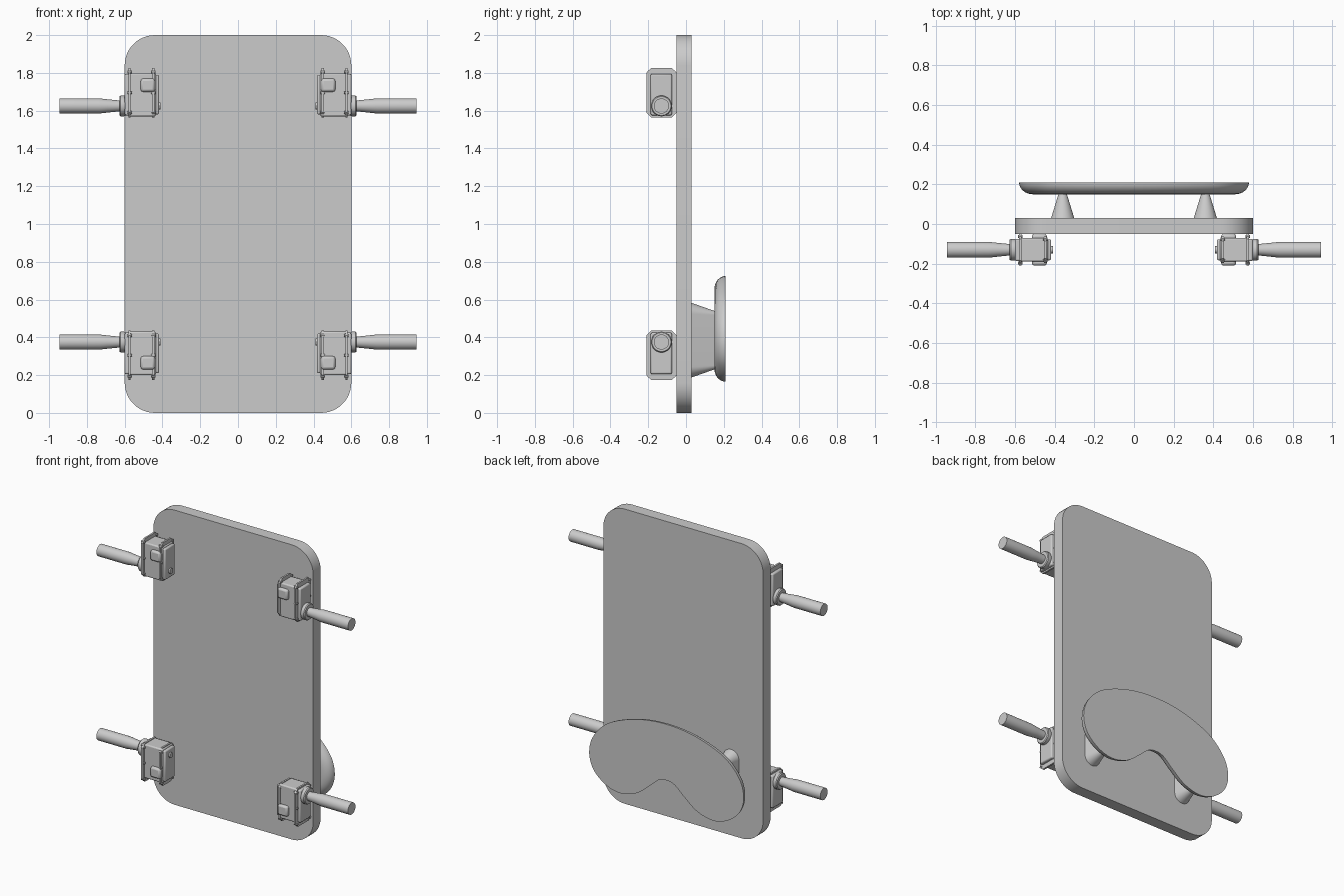
import bpy, bmesh, math
from mathutils import Vector

cube = bpy.data.objects.get("Cube")
if cube:
    bpy.data.objects.remove(cube, do_unlink=True)

grey = bpy.data.materials.new("light_grey")
grey.use_nodes = True
colour = (0.6, 0.6, 0.6, 1)
grey.diffuse_color = colour
grey.node_tree.nodes["Principled BSDF"].inputs["Base Color"].default_value = colour


def finish(name, bm, bevel=0):
    bmesh.ops.recalc_face_normals(bm, faces=bm.faces[:])
    mesh = bpy.data.meshes.new(name)
    bm.to_mesh(mesh)
    bm.free()
    mesh.materials.append(grey)
    obj = bpy.data.objects.new(name, mesh)
    bpy.context.collection.objects.link(obj)
    if bevel:
        mod = obj.modifiers.new("bevel", "BEVEL")
        mod.width = bevel
        mod.segments = 2
    bpy.ops.object.select_all(action="DESELECT")
    obj.select_set(True)
    bpy.context.view_layer.objects.active = obj
    bpy.ops.object.shade_smooth_by_angle(angle=math.radians(35))
    return obj


def loft(name, rings):
    """Skin a list of closed rings and cap both ends."""
    bm = bmesh.new()
    loops = [[bm.verts.new(p) for p in ring] for ring in rings]
    for a, b in zip(loops, loops[1:]):
        for i in range(len(a)):
            j = (i + 1) % len(a)
            bm.faces.new((a[i], a[j], b[j], b[i]))
    bm.faces.new(loops[0])
    bm.faces.new(loops[-1])
    return finish(name, bm)


def box(name, low, high, bevel=0.008):
    bm = bmesh.new()
    bmesh.ops.create_cube(bm, size=1)
    for v in bm.verts:
        v.co = [(a + b) / 2 + c * abs(b - a) for a, b, c in zip(low, high, v.co)]
    return finish(name, bm, bevel)


def rounded_rect(hx, hz, r, cx, cz, y, steps=12):
    """Rounded rectangle in an upright plane at depth y."""
    ring = []
    for q, (sx, sz) in enumerate([(1, 1), (-1, 1), (-1, -1), (1, -1)]):
        for k in range(steps + 1):
            t = math.pi / 2 * (q + k / steps)
            ring.append((cx + sx * (hx - r) + r * math.cos(t), y,
                         cz + sz * (hz - r) + r * math.sin(t)))
    return ring


def lathe_x(name, profile, y, z, sides=32):
    """Turn (x, radius) pairs around a sideways axis."""
    angles = [2 * math.pi * k / sides for k in range(sides)]
    return loft(name, [[(x, y + r * math.cos(t), z + r * math.sin(t)) for t in angles]
                       for x, r in profile])


# Board
loft("board", [rounded_rect(0.6, 1, 0.16, 0, 1, y) for y in (-0.05, 0.03)])

# Kidney-shaped tray: half outline mirrored and smoothed
half = [(0, 0.725), (0.22, 0.70), (0.43, 0.62), (0.545, 0.505), (0.58, 0.385),
        (0.55, 0.275), (0.46, 0.195), (0.35, 0.165), (0.23, 0.195),
        (0.13, 0.27), (0.06, 0.33), (0, 0.345)]
keys = [Vector(p) for p in half + [(-x, z) for x, z in half[-2:0:-1]]]
outline = []
for i in range(len(keys)):
    a, b, c, d = (keys[(i + k) % len(keys)] for k in (-1, 0, 1, 2))
    for k in range(6):
        t = k / 6
        outline.append(0.5 * (2 * b + (c - a) * t + (2 * a - 5 * b + 4 * c - d) * t * t
                              + (3 * b - a - 3 * c + d) * t ** 3))


def inset_ring(amount, y):
    ring = []
    for i, p in enumerate(outline):
        along = (outline[(i + 1) % len(outline)] - outline[i - 1]).normalized()
        ring.append((p.x + along.y * amount, y, p.y - along.x * amount))
    return ring


turns = [math.pi / 2 * k / 8 for k in range(9)]
loft("tray", [inset_ring(0.07 * (1 - math.cos(t)), 0.21 - 0.06 * math.sin(t)) for t in turns])

# Tapered tray supports
for side, sx in (("left", 1), ("right", -1)):
    loft("tray_support_" + side,
         [rounded_rect(0.059, 0.198, 0.0585, sx * 0.36, 0.385, 0.028),
          rounded_rect(0.02, 0.153, 0.0195, sx * 0.36, 0.385, 0.155)])


# Motor with handle, one per corner
def motor(tag, sx, sz):
    def place(x, y, z):
        return (sx * x, y, 1 + sz * (z - 1))

    def part(name, low, high, bevel=0.008):
        box(name + tag, place(*low), place(*high), bevel)

    def turned(name, profile, y, z, sides=32):
        lathe_x(name + tag, [(sx * x, r) for x, r in profile], y, 1 + sz * (z - 1), sides)

    part("motor_case", (0.435, -0.19, 1.57), (0.58, -0.07, 1.80))
    part("outer_cap", (0.57, -0.187, 1.575), (0.6, -0.075, 1.795))
    part("inner_cap", (0.418, -0.183, 1.58), (0.445, -0.078, 1.79))
    part("side_block", (0.44, -0.21, 1.70), (0.515, -0.05, 1.77), 0.012)
    # Clipped flanges with screws
    for label, x, edge in (("outer", 0.568, 0), ("inner", 0.442, 0.012)):
        rings = []
        for dx in (0, 0.012):
            ring = []
            for q, (sy, s) in enumerate([(1, 1), (-1, 1), (-1, -1), (1, -1)]):
                corner = [(0.08 - edge, 0.105), (0.055 - edge, 0.13)]
                for hy, hz in (corner if q % 2 == 0 else corner[::-1]):
                    ring.append(place(x + dx, -0.13 + sy * hy, 1.695 + s * hz))
            rings.append(ring)
        loft(label + "_flange" + tag, rings)
        for sy in (1, -1):
            for z in (1.59, 1.695, 1.805):
                turned(label + "_screw", [(x - 0.006, 0.008), (x + 0.018, 0.008)],
                       -0.13 + sy * (0.067 - edge), z, 10)
    turned("pivot", [(0.409, 0.018), (0.43, 0.018)], -0.13, 1.625, 20)
    turned("collar", [(0.59, 0.05), (0.605, 0.055), (0.622, 0.055), (0.628, 0.05)], -0.13, 1.625)
    turned("handle", [(0.61, 0.029), (0.64, 0.03), (0.69, 0.035), (0.735, 0.04),
                      (0.945, 0.04)], -0.13, 1.625)


for side, sx in (("left", 1), ("right", -1)):
    for level, sz in (("upper", 1), ("lower", -1)):
        motor("_%s_%s" % (level, side), sx, sz)
